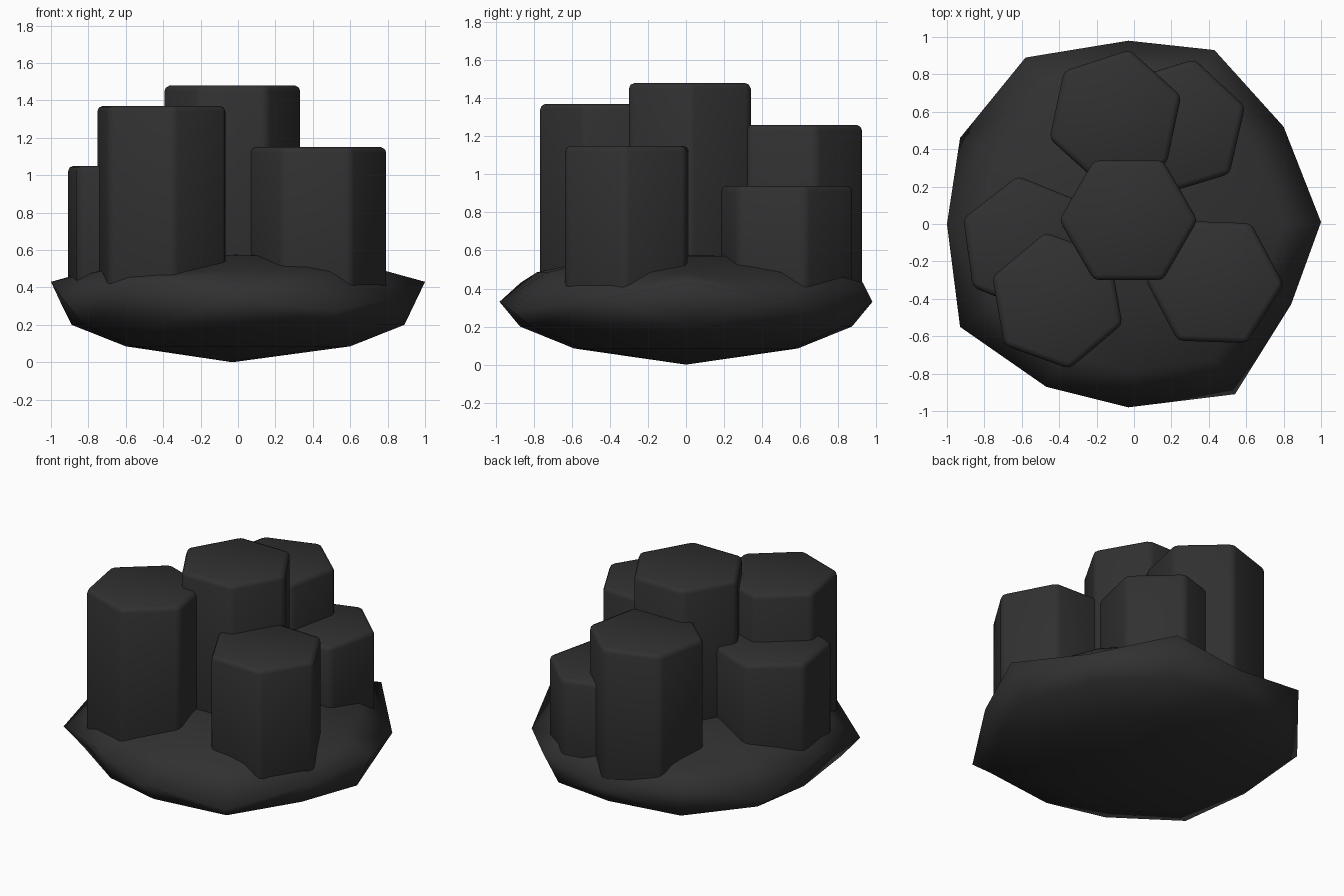
import bpy, bmesh
from math import radians, cos, sin
from mathutils import Vector

if "Cube" in bpy.data.objects:
    bpy.data.objects.remove(bpy.data.objects["Cube"], do_unlink=True)

# One dark stone colour
stone = bpy.data.materials.new("charcoal stone")
stone.use_nodes = True
stone.diffuse_color = (0.03, 0.03, 0.03, 1)
bsdf = stone.node_tree.nodes["Principled BSDF"]
bsdf.inputs["Base Color"].default_value = (0.03, 0.03, 0.03, 1)
bsdf.inputs["Roughness"].default_value = 0.8


def finish(name, bm):
    bmesh.ops.recalc_face_normals(bm, faces=bm.faces)
    for face in bm.faces:
        face.smooth = True
    mesh = bpy.data.meshes.new(name)
    bm.to_mesh(mesh)
    bm.free()
    mesh.materials.append(stone)
    obj = bpy.data.objects.new(name, mesh)
    bpy.context.collection.objects.link(obj)
    return obj


# Irregular rim of the rock base, counter-clockwise
RIM = [(1.0, 0.01, 0.43), (0.8, 0.52, 0.34), (0.43, 0.93, 0.43), (-0.03, 0.98, 0.33),
       (-0.58, 0.89, 0.43), (-0.93, 0.46, 0.28), (-1.0, 0.0, 0.43), (-0.93, -0.55, 0.33),
       (-0.47, -0.87, 0.43), (-0.03, -0.98, 0.33), (0.54, -0.91, 0.28), (0.84, -0.43, 0.35)]


def rock_base():
    bm = bmesh.new()

    def ring(scale, z=None):
        return [bm.verts.new((x * scale, y * scale, h if z is None else z)) for x, y, h in RIM]

    rings = [ring(0.6, 0.085), ring(0.89, 0.2), ring(1), ring(0.8, 0.485), ring(0.4, 0.57)]
    count = len(RIM)
    for low, high in zip(rings, rings[1:]):
        for i in range(count):
            j = (i + 1) % count
            bm.faces.new((low[i], low[j], high[j], high[i]))
    # Bottom and top points close the shell
    for loop, z in ((rings[0], 0), (rings[-1], 0.59)):
        tip = bm.verts.new((-0.03, 0, z))
        for i in range(count):
            bm.faces.new((loop[i], loop[(i + 1) % count], tip))
    bmesh.ops.triangulate(bm, faces=bm.faces)
    return finish("rock_base", bm)


def column(name, x, y, top, turn, radius=0.37, bottom=0.3):
    bm = bmesh.new()
    corners = [Vector((x + radius * cos(radians(turn + 60 * i)),
                       y + radius * sin(radians(turn + 60 * i)), bottom)) for i in range(6)]
    face = bm.faces.new([bm.verts.new(c) for c in corners])
    extruded = bmesh.ops.extrude_face_region(bm, geom=[face])["geom"]
    for v in extruded:
        if isinstance(v, bmesh.types.BMVert):
            v.co.z = top
    obj = finish(name, bm)
    bevel = obj.modifiers.new("soft edges", 'BEVEL')
    bevel.width = 0.03
    bevel.segments = 2
    bevel.limit_method = 'ANGLE'
    return obj


rock_base()
# Hexagonal columns: centre x, y, top height, turn in degrees
column("center_column", -0.03, 0.02, 1.48, 0)
column("back_column", -0.10, 0.57, 1.26, 18)
column("back_left_column", 0.24, 0.52, 0.94, 17)
column("right_column", -0.57, -0.11, 1.05, 38)
column("front_right_column", -0.41, -0.41, 1.37, 40)
column("front_left_column", 0.43, -0.31, 1.15, -2)
